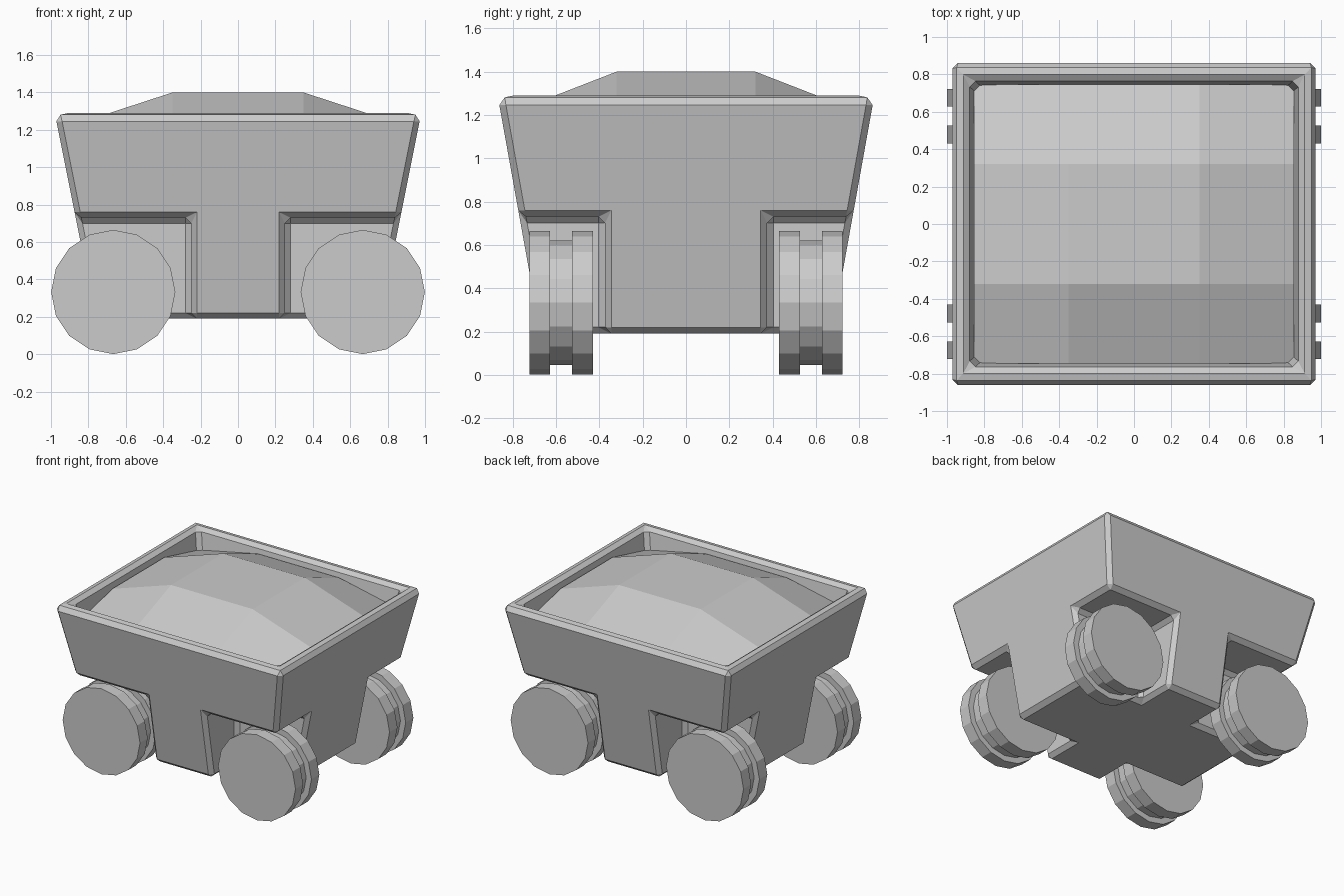
import bpy, bmesh, math
from mathutils import Matrix

if "Cube" in bpy.data.objects:
    bpy.data.objects.remove(bpy.data.objects["Cube"])


def add_object(name, bm):
    bmesh.ops.recalc_face_normals(bm, faces=bm.faces)
    mesh = bpy.data.meshes.new(name)
    bm.to_mesh(mesh)
    bm.free()
    ob = bpy.data.objects.new(name, mesh)
    bpy.context.collection.objects.link(ob)
    return ob


def rect_loop(bm, hx, hy, z):
    return [bm.verts.new((sx * hx, sy * hy, z))
            for sx, sy in ((-1, -1), (1, -1), (1, 1), (-1, 1))]


def bridge(bm, a, b):
    n = len(a)
    for i in range(n):
        bm.faces.new((a[i], a[(i + 1) % n], b[(i + 1) % n], b[i]))


# Tapered hopper: outer bottom, outer rim, inner rim, cavity floor
bm = bmesh.new()
loops = [rect_loop(bm, *r) for r in ((0.76, 0.672, 0.19), (0.977, 0.867, 1.275),
                                     (0.884, 0.769, 1.295), (0.81, 0.70, 0.9))]
for a, b in zip(loops, loops[1:]):
    bridge(bm, a, b)
bm.faces.new(loops[0])
bm.faces.new(loops[-1])
body = add_object("hopper_body", bm)

# Wheel-well cutters at the four lower corners
bm = bmesh.new()
for sx in (-1, 1):
    for sy in (-1, 1):
        m = Matrix.Translation((sx * 0.85, sy * 0.975, 0.23)) @ Matrix.Diagonal((1.2, 1.2, 1.0, 1))
        bmesh.ops.create_cube(bm, size=1, matrix=m)
cutter = add_object("wheel_well_cutter", bm)
cutter.hide_render = True
cutter.hide_viewport = True

cut = body.modifiers.new("wheel_wells", 'BOOLEAN')
cut.operation = 'DIFFERENCE'
cut.solver = 'EXACT'
cut.object = cutter
bev = body.modifiers.new("chamfer", 'BEVEL')
bev.width = 0.03
bev.segments = 1
bev.limit_method = 'ANGLE'
bev.angle_limit = math.radians(30)

# Heaped load: 3 x 3 faceted mound
bm = bmesh.new()
xs, ys = (-0.855, -0.35, 0.35, 0.855), (-0.745, -0.32, 0.32, 0.745)
height = (1.40, 1.235, 1.13)          # middle, edge, corner
grid = [[bm.verts.new((x, y, height[(i in (0, 3)) + (j in (0, 3))]))
         for j, y in enumerate(ys)] for i, x in enumerate(xs)]
for i in range(3):
    for j in range(3):
        bm.faces.new((grid[i][j], grid[i + 1][j], grid[i + 1][j + 1], grid[i][j + 1]))
add_object("load_mound", bm)


# Grooved 16-sided wheels, lathed about the y axis
def wheel(name, sx, sy):
    bm = bmesh.new()
    profile = ((0.43, 0.332), (0.527, 0.332), (0.527, 0.287),
               (0.628, 0.287), (0.628, 0.332), (0.722, 0.332))
    rings = []
    for y, r in profile:
        rings.append([bm.verts.new((sx * 0.667 + r * math.cos(math.tau * k / 16), sy * y,
                                    0.333 + r * math.sin(math.tau * k / 16)))
                      for k in range(16)])
    for a, b in zip(rings, rings[1:]):
        bridge(bm, a, b)
    bm.faces.new(rings[0])
    bm.faces.new(rings[-1])
    add_object(name, bm)


for sx, side in ((-1, "left"), (1, "right")):
    for sy, end in ((-1, "front"), (1, "back")):
        wheel(f"{end}_{side}_wheel", sx, sy)
